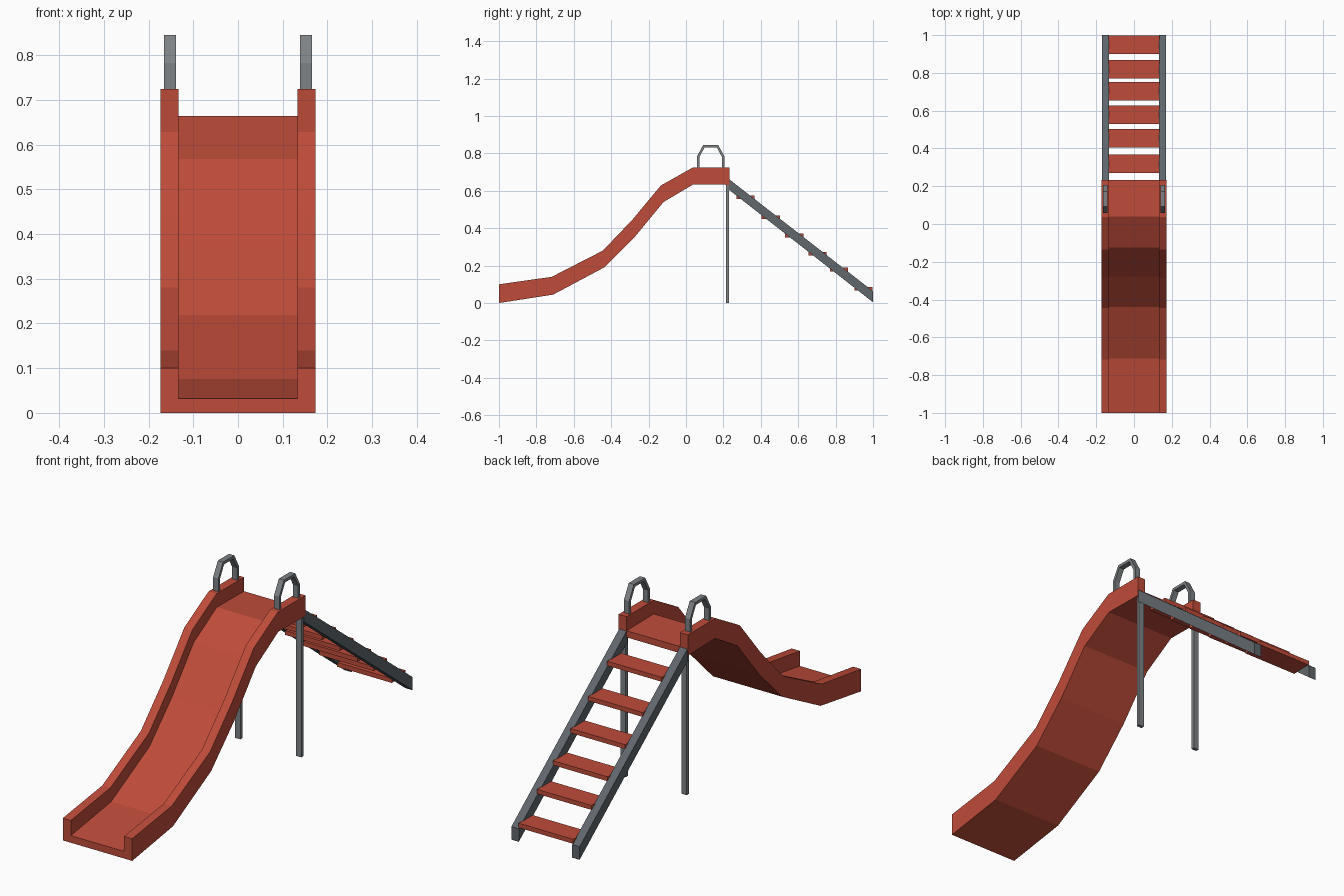
import bpy, bmesh

if "Cube" in bpy.data.objects:
    bpy.data.objects.remove(bpy.data.objects["Cube"])


def material(name, rgb):
    m = bpy.data.materials.new(name)
    m.diffuse_color = (*rgb, 1)
    m.use_nodes = True
    m.node_tree.nodes["Principled BSDF"].inputs["Base Color"].default_value = m.diffuse_color
    return m


RED = material("red plastic", (0.52, 0.072, 0.042))
STEEL = material("light steel", (0.21, 0.225, 0.235))
DARK = material("dark steel", (0.115, 0.135, 0.15))


def sweep(name, rings, mat, closed=False):
    """Join a list of equal point rings into a solid (capped unless closed)."""
    me = bpy.data.meshes.new(name)
    bm = bmesh.new()
    loops = [[bm.verts.new(p) for p in r] for r in rings]
    n = len(loops[0])
    pairs = list(zip(loops, loops[1:])) + ([(loops[-1], loops[0])] if closed else [])
    for a, b in pairs:
        for i in range(n):
            j = (i + 1) % n
            bm.faces.new((a[i], a[j], b[j], b[i]))
    if not closed:
        bm.faces.new(loops[0])
        bm.faces.new(loops[-1])
    bmesh.ops.recalc_face_normals(bm, faces=bm.faces)
    bm.to_mesh(me)
    bm.free()
    me.materials.append(mat)
    ob = bpy.data.objects.new(name, me)
    bpy.context.collection.objects.link(ob)
    return ob


def extrude_x(name, profile, x0, x1, mat):
    """Extrude a (y, z) outline between two x positions."""
    return sweep(name, [[(x, y, z) for y, z in profile] for x in (x0, x1)], mat)


# slide chute: U section carried along bottom and rim lines
bottom = [(-1, 0), (-.71, .045), (-.438, .19), (-.275, .352), (-.12, .54), (.04, .635), (.233, .632)]
rim = [(-1, .1), (-.718, .14), (-.445, .28), (-.287, .445), (-.135, .628), (.037, .725), (.233, .725)]
W, INNER, FLOOR = .173, .133, .32
section = [(-W, 0), (W, 0), (W, 1), (INNER, 1), (INNER, FLOOR),
           (-INNER, FLOOR), (-INNER, 1), (-W, 1)]
rings = [[(x, b[0] + (t[0] - b[0]) * f, b[1] + (t[1] - b[1]) * f) for x, f in section]
         for b, t in zip(bottom, rim)]
sweep("slide_chute", rings, RED)

# grab handles: flat bar bent into an arch
outer = [(.058, .71), (.058, .783), (.092, .845), (.172, .845), (.206, .783), (.206, .71)]
inner = [(.071, .71), (.071, .779), (.099, .832), (.165, .832), (.193, .779), (.193, .71)]

for side, s in (("left", -1), ("right", 1)):
    xa, xb = s * .139, s * .165
    sweep(side + "_grab_handle",
          [[(xa, *o), (xb, *o), (xb, *i), (xa, *i)] for o, i in zip(outer, inner)], STEEL)
    # support leg
    extrude_x(side + "_leg", [(.215, 0), (.231, 0), (.231, .64), (.215, .64)], xa, xb, STEEL)
    # ladder side rail with upright ends
    extrude_x(side + "_ladder_rail", [(.228, .607), (1, .004), (1, .063), (.228, .664)],
              s * .133, s * .17, DARK)

# ladder treads
treads = [(.27, .575), (.405, .468), (.53, .371), (.655, .274), (.77, .189), (.9, .086)]
for k, (y, z) in enumerate(treads):
    extrude_x(f"tread_{k + 1}", [(y, z - .02), (y + .097, z - .02), (y + .097, z), (y, z)],
              -.136, .136, RED)
